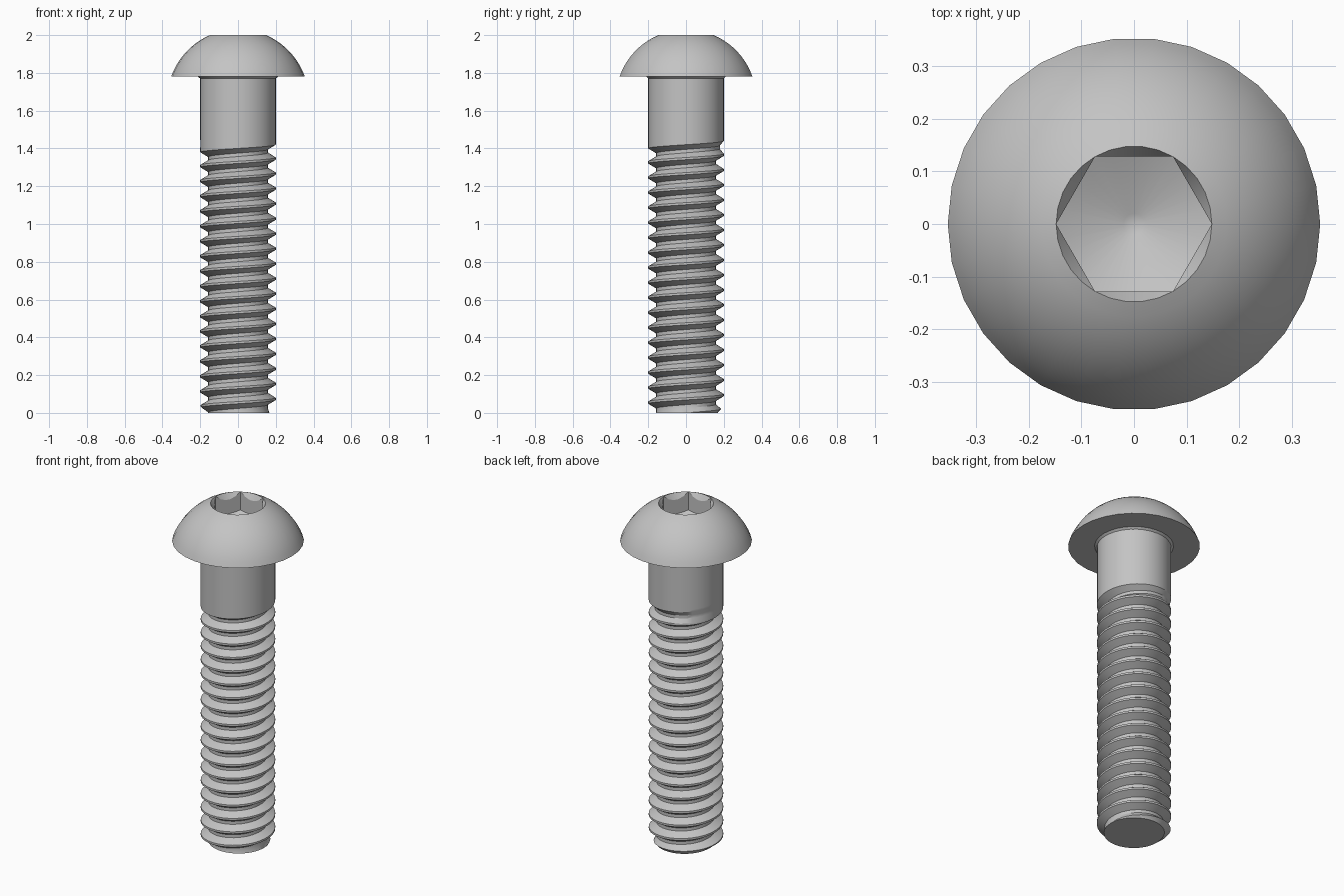
import bpy, bmesh, math

if "Cube" in bpy.data.objects:
    bpy.data.objects.remove(bpy.data.objects["Cube"])

steel = bpy.data.materials.new("plain_grey_steel")
steel.use_nodes = True
GREY = (0.55, 0.55, 0.55, 1)
steel.diffuse_color = GREY
steel.node_tree.nodes["Principled BSDF"].inputs["Base Color"].default_value = GREY


def finish(bm, name):
    bmesh.ops.remove_doubles(bm, verts=bm.verts, dist=0.0004)
    bmesh.ops.recalc_face_normals(bm, faces=bm.faces)
    mesh = bpy.data.meshes.new(name)
    bm.to_mesh(mesh)
    bm.free()
    mesh.materials.append(steel)
    obj = bpy.data.objects.new(name, mesh)
    bpy.context.collection.objects.link(obj)
    bpy.ops.object.select_all(action="DESELECT")
    obj.select_set(True)
    bpy.context.view_layer.objects.active = obj
    bpy.ops.object.shade_smooth_by_angle(angle=math.radians(24))
    return obj


def bridge(bm, rows):
    for a, b in zip(rows, rows[1:]):
        for i in range(len(a) - 1):
            bm.faces.new((a[i], a[i + 1], b[i + 1], b[i]))


def polar(r, a, z):
    return (r * math.cos(a), r * math.sin(a), z)


# Head: dome, bevelled rim, hexagonal socket and conical floor
SIDES = 30
HEAD_R, RIM_R, BASE_Z, TOP_Z = 0.354, 0.148, 1.78, 2.0
FLAT = RIM_R * math.cos(math.pi / 6)
SPHERE_DROP = 0.125
SPHERE_R = math.hypot(HEAD_R, SPHERE_DROP)


def hex_radius(a):
    return FLAT / math.cos(a % (math.pi / 3) - math.pi / 6)


def circle(r, z):
    return lambda a: (r, z)


def wall_top(a):
    r = hex_radius(a)
    return r, TOP_Z - (RIM_R - r) * 1.75


def wall_bottom(a):
    r = hex_radius(a)
    return r, 1.825 + 0.45 * r


rings = [circle(0.198, BASE_Z - 0.012), circle(0.212, BASE_Z)]
start, end = math.asin(SPHERE_DROP / SPHERE_R), math.acos(RIM_R / SPHERE_R)
for k in range(11):
    t = start + (end - start) * k / 10
    rings.append(circle(SPHERE_R * math.cos(t),
                        BASE_Z - SPHERE_DROP + SPHERE_R * math.sin(t)))
rings += [wall_top, wall_bottom, circle(0.02, 1.834), circle(0, 1.83)]

bm = bmesh.new()
rows = []
for ring in rings:
    row = []
    for i in range(SIDES + 1):
        a = math.tau * i / SIDES
        r, z = ring(a)
        row.append(bm.verts.new(polar(r, a, z)))
    rows.append(row)
bridge(bm, rows)
finish(bm, "button_head")

# Shank: helical strip whose groove runs out into the plain neck
STEPS, PITCH = 40, 0.0795
MAJOR, MINOR, TIP_R = 0.2, 0.158, 0.165
LAST_GROOVE, RUNOUT = 1.386, 0.04
groove = [(-0.034, 0), (-0.009, 1), (0.009, 1), (0.034, 0)]

bm = bmesh.new()
rows = []
for turn in range(-20, 7):
    for dz, depth in groove:
        row = []
        for i in range(STEPS + 1):
            centre = LAST_GROOVE + PITCH * (turn + i / STEPS)
            fade = min(1, max(0, (LAST_GROOVE + RUNOUT - centre) / RUNOUT))
            z = centre + dz
            r = MAJOR - (MAJOR - MINOR) * depth * fade
            r = min(r, TIP_R + max(0, z))
            row.append(bm.verts.new(polar(r, math.tau * i / STEPS, z)))
        rows.append(row)
bridge(bm, rows)
bmesh.ops.remove_doubles(bm, verts=bm.verts, dist=0.0004)

# Trim the strip at the tip and under the head, then cap the tip
for z, side in ((0, -1), (BASE_Z + 0.002, 1)):
    bmesh.ops.bisect_plane(bm, geom=bm.verts[:] + bm.edges[:] + bm.faces[:],
                           plane_co=(0, 0, z), plane_no=(0, 0, side),
                           clear_outer=True)
tip = [e for e in bm.edges if e.is_boundary and all(abs(v.co.z) < 0.001 for v in e.verts)]
bmesh.ops.contextual_create(bm, geom=tip)
finish(bm, "threaded_shank")
